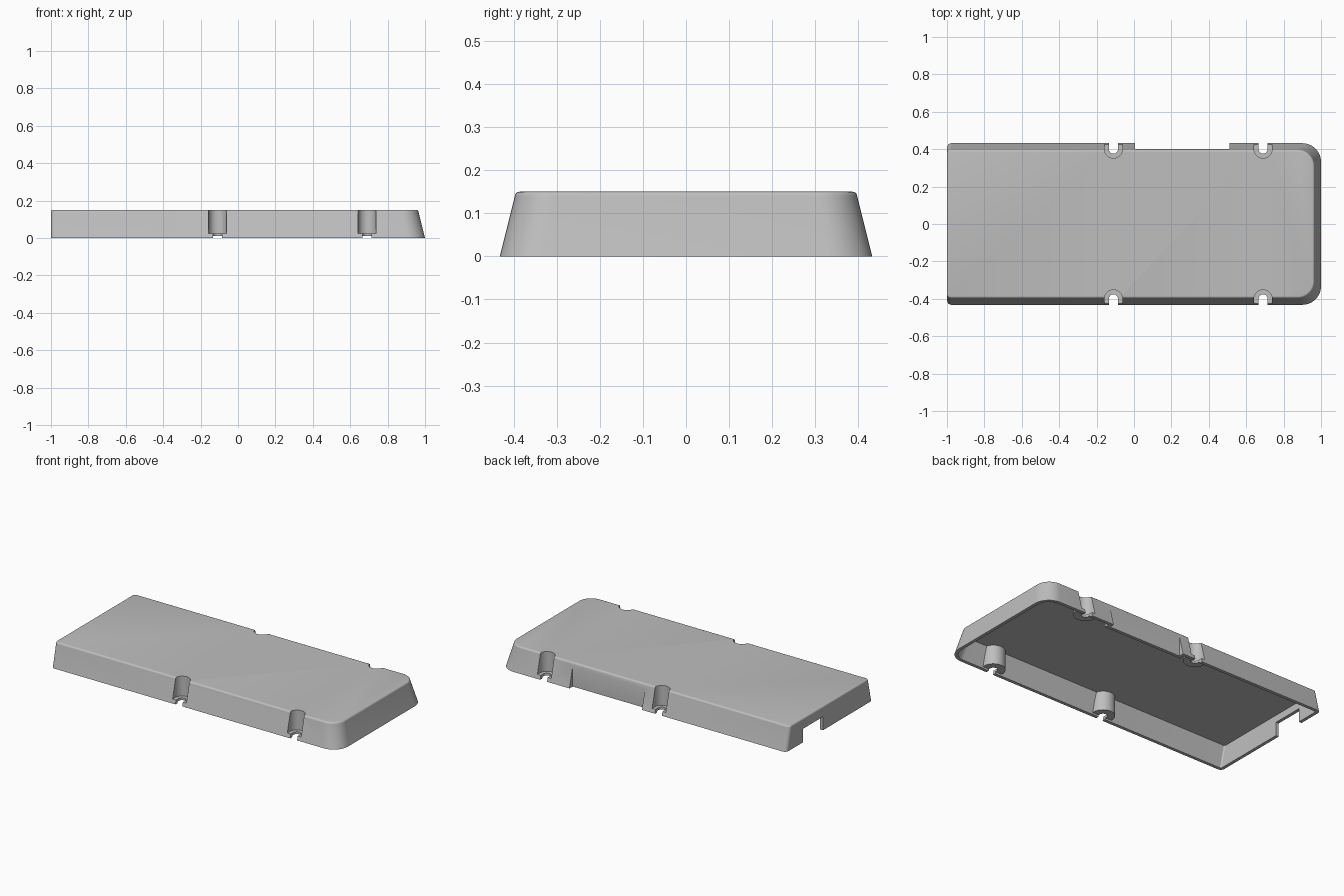
import bpy, bmesh, math

if "Cube" in bpy.data.objects:
    bpy.data.objects.remove(bpy.data.objects["Cube"], do_unlink=True)

GREY = (0.52, 0.52, 0.52, 1)
mat = bpy.data.materials.new("grey plastic")
mat.use_nodes = True
mat.diffuse_color = GREY
mat.node_tree.nodes["Principled BSDF"].inputs["Base Color"].default_value = GREY

HALF_Y, HEIGHT, WALL, FILLET = 0.432, 0.15, 0.02, 0.012
SLOPE = 0.25


def loft(name, rings):
    """Closed solid through a stack of (outline, z) rings."""
    bm = bmesh.new()
    loops = [[bm.verts.new((x, y, z)) for x, y in pts] for pts, z in rings]
    n = len(loops[0])
    for a, b in zip(loops, loops[1:]):
        for i in range(n):
            j = (i + 1) % n
            bm.faces.new((a[i], a[j], b[j], b[i]))
    bm.faces.new(loops[0][::-1])
    bm.faces.new(loops[-1])
    bmesh.ops.recalc_face_normals(bm, faces=bm.faces)
    mesh = bpy.data.meshes.new(name)
    bm.to_mesh(mesh)
    bm.free()
    mesh.materials.append(mat)
    obj = bpy.data.objects.new(name, mesh)
    bpy.context.collection.objects.link(obj)
    return obj


def box(name, x0, x1, y0, y1, z0, z1):
    pts = [(x0, y0), (x1, y0), (x1, y1), (x0, y1)]
    return loft(name, [(pts, z0), (pts, z1)])


def u_prism(name, x, side, r, z0, z1):
    """Upright U shape, round on the inside and open to the outer wall."""
    arc = [math.pi * i / 24 for i in range(25)]
    pts = [(x + r * math.cos(a), side * (0.40 - r * math.sin(a))) for a in arc]
    pts += [(x - r, side * 0.5), (x + r, side * 0.5)]
    return loft(name, [(pts, z0), (pts, z1)])


def outline(inset, end_inset, big, small):
    """Rectangle with two large corners at +x and two small ones at -x."""
    x0, x1, h = -1 + end_inset, 1 - inset, HALF_Y - inset
    corners = [(x1, h, big, 0), (x0, h, small, 1), (x0, -h, small, 2), (x1, -h, big, 3)]
    pts = []
    for x, y, r, quarter in corners:
        cx = x - math.copysign(r, x)
        cy = y - math.copysign(r, y)
        for i in range(13):
            a = (quarter + i / 12) * math.pi / 2
            pts.append((cx + r * math.cos(a), cy + r * math.sin(a)))
    return pts


def cut(target, cutters):
    for c in cutters:
        mod = target.modifiers.new("cut", 'BOOLEAN')
        mod.operation, mod.solver, mod.object = 'DIFFERENCE', 'EXACT', c
    deps = bpy.context.evaluated_depsgraph_get()
    mesh = bpy.data.meshes.new_from_object(target.evaluated_get(deps))
    target.modifiers.clear()
    target.data = mesh
    for c in cutters:
        bpy.data.objects.remove(c, do_unlink=True)


# Outer shell with sloped sides and a rounded top edge
shoulder = HEIGHT - FILLET
rings = [(outline(0, 0, 0.1, 0.025), 0),
         (outline(shoulder * SLOPE, 0, 0.09, 0.022), shoulder)]
for i in range(1, 6):
    a = i / 5 * math.pi / 2
    grow = FILLET * (1 - math.cos(a))
    rings.append((outline(shoulder * SLOPE + grow, grow * 0.6, 0.09 - grow, 0.022 - grow),
                  shoulder + FILLET * math.sin(a)))
shell = loft("cover_shell", rings)

# Hollow underside
low, high = -0.02, HEIGHT - WALL
cavity = loft("cavity", [(outline(z * SLOPE + WALL, WALL, 0.08, 0.01), z) for z in (low, high)])

# Screw bosses and the recessed wall stay solid inside the hollow
spots = [(x, side) for x in (-0.11, 0.69) for side in (-1, 1)]
solids = [u_prism("boss", x, s, 0.068, 0.01, 0.2) for x, s in spots]
solids.append(box("recess_wall", -0.015, 0.53, 0.38, 0.6, -0.1, 0.2))
cut(cavity, solids)

# Screw wells, screw slots, rear recess and cable notch
cutters = [cavity]
for x, s in spots:
    cutters.append(u_prism("well", x, s, 0.048, 0.025, 0.3))
    cutters.append(u_prism("slot", x, s, 0.024, -0.1, 0.05))
cutters.append(box("rear_recess", 0.005, 0.51, 0.40, 0.6, -0.1, 0.3))
cutters.append(box("cable_notch", -1.1, -0.95, 0.065, 0.265, -0.1, 0.085))
cut(shell, cutters)

# Smooth rounded areas, crisp edges
for o in bpy.context.selected_objects:
    o.select_set(False)
shell.select_set(True)
bpy.context.view_layer.objects.active = shell
bpy.ops.object.shade_smooth_by_angle(angle=math.radians(30))
